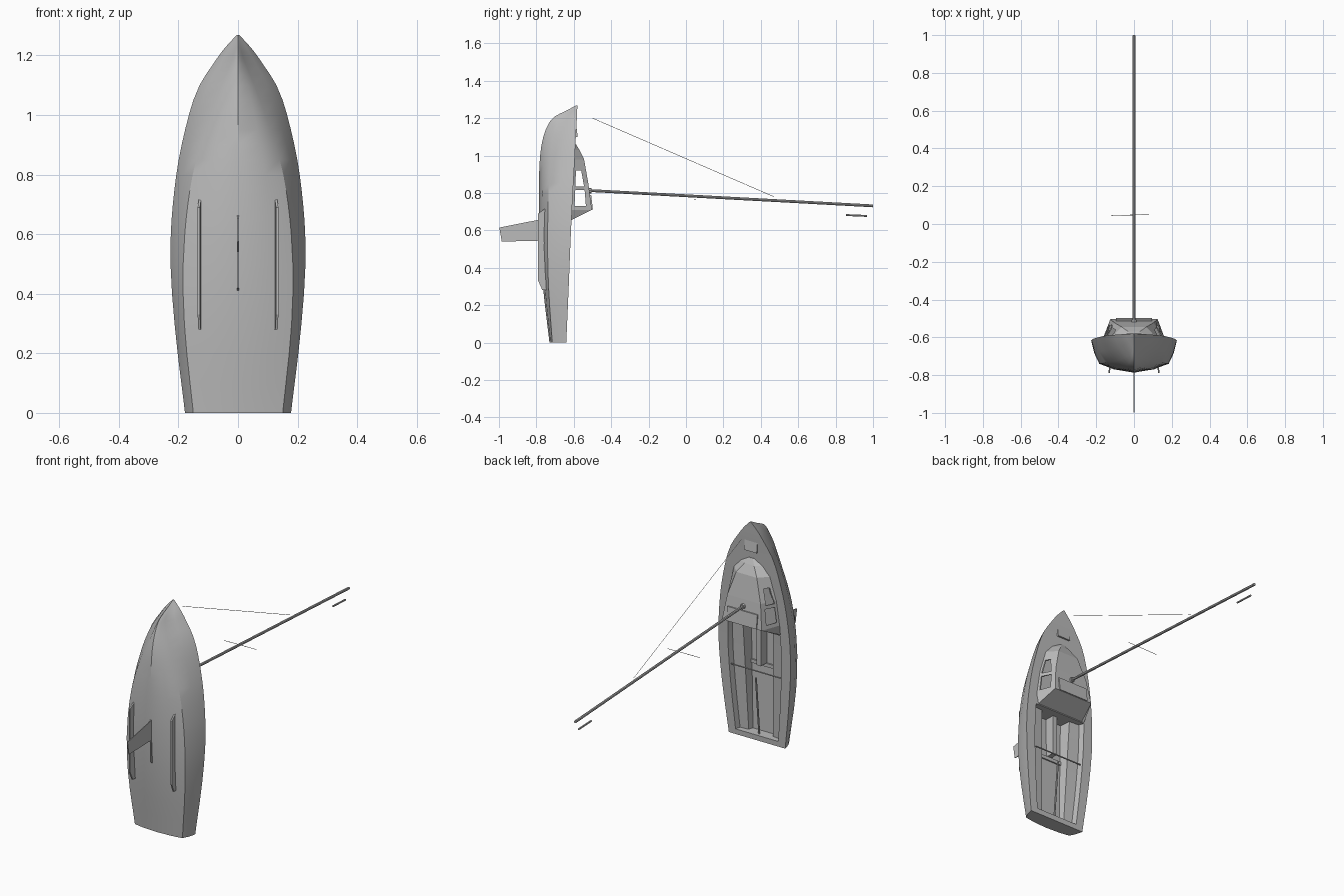
import bpy, bmesh, math
from mathutils import Vector

old = bpy.data.objects.get("Cube")
if old:
    bpy.data.objects.remove(old)

grey = bpy.data.materials.new("plain grey")
grey.use_nodes = True
grey.diffuse_color = (0.5, 0.5, 0.5, 1)
grey.node_tree.nodes["Principled BSDF"].inputs["Base Color"].default_value = (0.5, 0.5, 0.5, 1)


def finish(name, bm, smooth=False):
    bmesh.ops.remove_doubles(bm, verts=bm.verts, dist=0.0003)
    bmesh.ops.recalc_face_normals(bm, faces=bm.faces)
    me = bpy.data.meshes.new(name)
    bm.to_mesh(me)
    bm.free()
    me.materials.append(grey)
    ob = bpy.data.objects.new(name, me)
    bpy.context.collection.objects.link(ob)
    if smooth:
        bpy.ops.object.select_all(action='DESELECT')
        ob.select_set(True)
        bpy.context.view_layer.objects.active = ob
        bpy.ops.object.shade_smooth_by_angle(angle=math.radians(28))
    return ob


def loft(bm, rows, caps=""):
    """Skin a list of equal-length point rows; cap first (a) or last (b) row."""
    vs = [[bm.verts.new(p) for p in r] for r in rows]
    for a, b in zip(vs, vs[1:]):
        for i in range(len(a) - 1):
            bm.faces.new((a[i], a[i + 1], b[i + 1], b[i]))
    if "a" in caps:
        bm.faces.new(vs[0])
    if "b" in caps:
        bm.faces.new(vs[-1])


def mirrored(half, z):
    """Full row from a half section of (x, y) that may start on the centre."""
    left = [(-x, y, z) for x, y in reversed(half) if x > 0]
    return left + [(x, y, z) for x, y in half]


def plate(name, yz, x0, x1, lean=0.0):
    """Extrude a (y, z) outline from x0 to x1."""
    bm = bmesh.new()
    top = max(y for y, z in yz)
    rows = [[(x + lean * (top - y), y, z) for y, z in yz + yz[:1]] for x in (x0, x1)]
    loft(bm, rows, "ab")
    return finish(name, bm)


def rod(name, a, b, r, sides=8):
    a, b = Vector(a), Vector(b)
    bm = bmesh.new()
    bmesh.ops.create_cone(bm, cap_ends=True, segments=sides, radius1=r, radius2=r,
                          depth=(b - a).length)
    turn = (b - a).to_track_quat('Z', 'Y').to_matrix().to_4x4()
    turn.translation = (a + b) / 2
    bm.transform(turn)
    return finish(name, bm, sides > 6)


def box(name, x, y, z):
    return plate(name, [(y[0], z[0]), (y[1], z[0]), (y[1], z[1]), (y[0], z[1])], *x)


# Hull stations: z, sheer half width, sheer y, chine half width, chine y, keel y
stations = [
    (0.0, .178, -.640, .150, -.715, -.730),
    (0.3, .213, -.627, .180, -.735, -.765),
    (0.55, .227, -.617, .182, -.740, -.783),
    (0.8, .207, -.605, .152, -.735, -.787),
    (1.0, .165, -.594, .092, -.725, -.780),
    (1.1, .129, -.589, .055, -.710, -.763),
    (1.17, .084, -.585, .026, -.690, -.735),
    (1.21, .056, -.583, .012, -.668, -.700),
    (1.24, .031, -.582, .007, -.625, -.640),
    (1.268, .004, -.580, .002, -.586, -.588),
]


def station(z):
    """Smooth interpolation of the hull stations."""
    n = len(stations)
    i = max(k for k in range(n - 1) if stations[k][0] <= z)
    a, b = stations[i], stations[i + 1]
    p, q = stations[max(i - 1, 0)], stations[min(i + 2, n - 1)]
    h = b[0] - a[0]
    t = (z - a[0]) / h
    out = []
    for k in range(1, 6):
        m0 = (b[k] - p[k]) / (b[0] - p[0]) * h
        m1 = (q[k] - a[k]) / (q[0] - a[0]) * h
        out.append((2*t**3 - 3*t*t + 1) * a[k] + (t**3 - 2*t*t + t) * m0
                   + (3*t*t - 2*t**3) * b[k] + (t**3 - t*t) * m1)
    return out


def hull_row(z):
    w, ys, c, yc, yk = station(z)
    half = [(0, yk), (c * .6, yk + (yc - yk) * .35), (c, yc),
            (c + (w - c) * .6, yc + (ys - yc) * .45), (w, ys)]
    return mirrored(half, z)


def deck_row(z):
    w, ys = station(z)[:2]
    return mirrored([(w * .74, ys), (w, ys)], z)


def cockpit_row(z):
    w, ys = station(z)[:2]
    floor, well = -.70 - .02 * z, .075 + .03 * z
    return mirrored([(well - .008, floor), (well, ys - .035),
                     (w * .70, ys - .03), (w * .74, ys), (w, ys)], z)


# Hull, decks and cockpit as one closed shell
AFT, FORE = 0.03, 0.65
aft = [0.0, AFT]
mid = [AFT, .1, .2, .3, .4, .5, .6, FORE]
front = [FORE, .7, .75, .8, .85, .9, .95, 1.0, 1.05, 1.1, 1.135, 1.17,
         1.19, 1.21, 1.225, 1.24, 1.254, 1.268]
bm = bmesh.new()
loft(bm, [hull_row(z) for z in aft + mid[1:] + front[1:]])
loft(bm, [deck_row(z) for z in aft])
loft(bm, [cockpit_row(z) for z in mid])
loft(bm, [deck_row(z) for z in front])
for z in (AFT, FORE):
    bm.faces.new([bm.verts.new(p) for p in cockpit_row(z)[1:-1]])
end = hull_row(0)
bm.faces.new([bm.verts.new(p) for p in end + deck_row(0)[2:0:-1]])
bm.faces.new([bm.verts.new(p) for p in hull_row(1.268)])
finish("hull", bm, True)

# Cabin shell with a wedge front and a sloping rear bulkhead
bm = bmesh.new()
cabin = []
for z, wb, wt, yb, yt in ((.655, .168, .150, -.615, -.612), (.71, .165, .125, -.612, -.503),
                          (.85, .150, .105, -.606, -.522), (.98, .115, .065, -.598, -.545),
                          (1.03, .07, .03, -.594, -.570), (1.06, .02, .01, -.594, -.588)):
    cabin.append(mirrored([(wt, yt), (wb, yb)], z))
loft(bm, cabin, "ab")
cabin_ob = finish("cabin", bm)
thick = cabin_ob.modifiers.new("wall", 'SOLIDIFY')
thick.thickness = 0.006
thick.offset = -1

# Window openings through both cabin sides
windows = ([(-.592, .835), (-.545, .835), (-.560, .92), (-.588, .92)],
           [(-.596, .73), (-.535, .73), (-.542, .815), (-.592, .815)])
for i, outline in enumerate(windows):
    cutter = plate("window_cutter_%d" % i, outline, -.3, .3)
    cutter.hide_render = True
    cutter.hide_viewport = True
    cutter.display_type = 'WIRE'
    cut = cabin_ob.modifiers.new("window", 'BOOLEAN')
    cut.operation = 'DIFFERENCE'
    cut.object = cutter

# Sliding hatch and foredeck hatch
plate("sliding_hatch", [(-.512, .712), (-.498, .712), (-.507, .79), (-.517, .79)], -.095, .095)
plate("foredeck_hatch", [(-.592, 1.10), (-.579, 1.10), (-.587, 1.165), (-.592, 1.165)], -.04, .04)

# Keel blade and bilge runners
plate("keel_blade", [(-.77, .545), (-.985, .54), (-.998, .615), (-.77, .66)], -.002, .002)
plate("keel_slot", [(-.76, .40), (-.787, .42), (-.789, .66), (-.76, .68)], -.003, .003)
for side, name in ((-1, "right_runner"), (1, "left_runner")):
    plate(name, [(-.735, .28), (-.768, .28), (-.79, .33), (-.79, .69), (-.735, .73)],
          side * .122, side * .130, side * .1)

# Cockpit fittings: centre trunk, traveller, tiller, stern rail
box("centre_trunk", (-.014, .014), (-.72, -.655), (.42, .65))
box("thwart", (-.09, .09), (-.715, -.70), (.40, .42))
rod("traveller", (-.155, -.63, .40), (.155, -.63, .40), .004, 6)
rod("tiller", (0, -.66, .03), (0, -.63, .36), .005, 6)

# Rig
rod("mast", (0, -.515, .813), (0, .999, .731), .0075)
rod("mast_step", (0, -.53, .813), (0, -.505, .812), .014)
rod("masthead_rod", (0, .855, .682), (0, .968, .677), .005)
rod("forestay", (0, -.50, 1.20), (0, .47, .78), .0012, 4)
rod("spreader", (-.12, .045, .765), (.08, .05, .765), .0015, 4)
